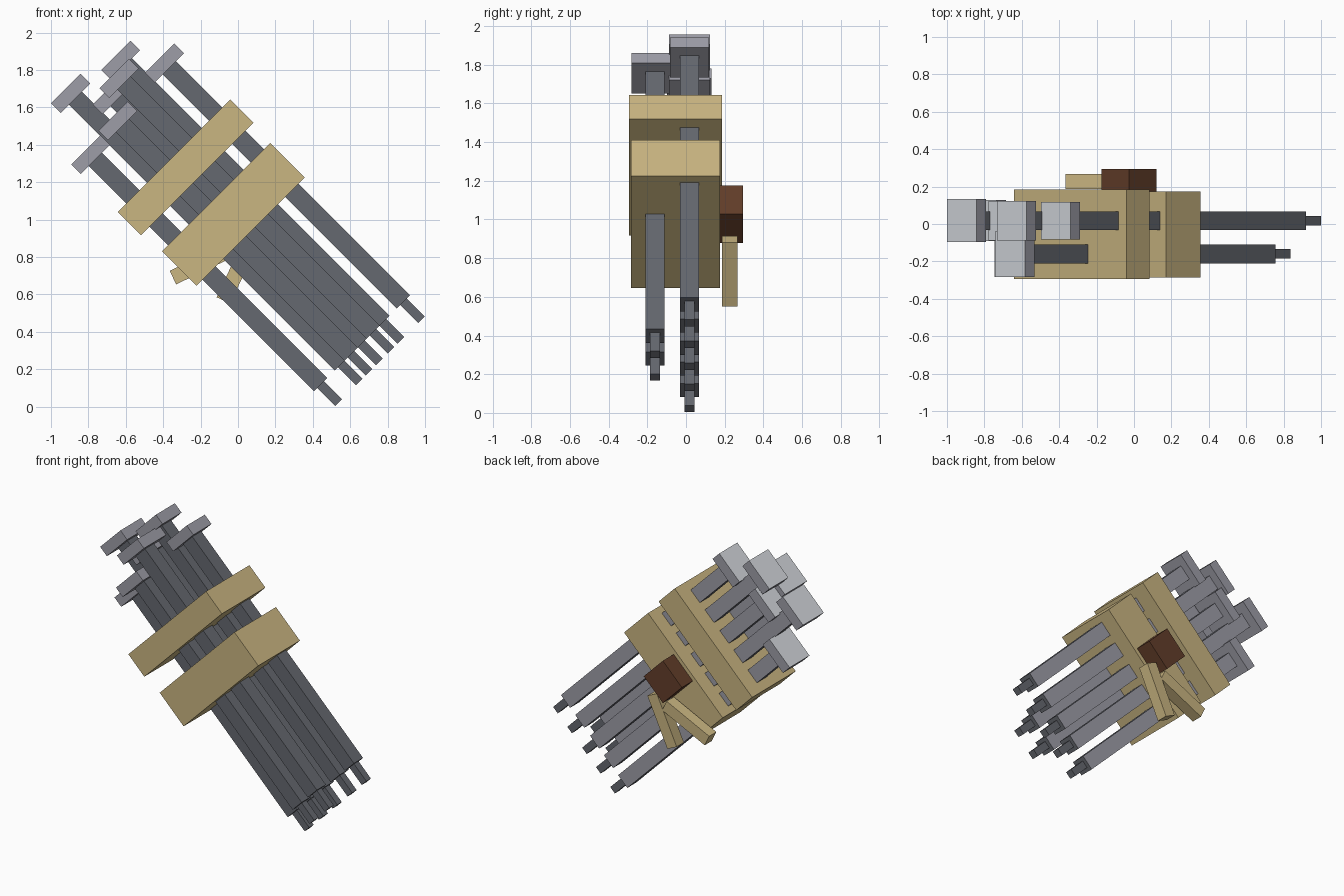
import bpy, math
from mathutils import Matrix, Vector

cube = bpy.data.objects.get("Cube")
if cube:
    bpy.data.objects.remove(cube, do_unlink=True)


def material(name, rgb):
    m = bpy.data.materials.new(name)
    m.use_nodes = True
    m.diffuse_color = (*rgb, 1)
    m.node_tree.nodes["Principled BSDF"].inputs["Base Color"].default_value = (*rgb, 1)
    return m


DARK = material("dark grey metal", (0.13, 0.138, 0.16))
PALE = material("pale grey metal", (0.34, 0.34, 0.39))
LIGHT = material("light grey metal", (0.665, 0.69, 0.73))
TAN = material("tan strap", (0.59, 0.465, 0.222))
BROWN = material("dark brown knot", (0.125, 0.048, 0.023))


def box(name, center, size, mat, tilt=45):
    """Box whose long local x axis is tilted down to the right by tilt degrees."""
    bpy.ops.mesh.primitive_cube_add(size=1)
    ob = bpy.context.object
    ob.name = name
    ob.data.transform(Matrix.Diagonal((*size, 1)))
    ob.location = center
    ob.rotation_euler = (0, math.radians(tilt), 0)
    ob.data.materials.append(mat)
    return ob


def paint_side(ob, direction, mat):
    """Give the face looking along a local direction its own colour."""
    ob.data.materials.append(mat)
    for p in ob.data.polygons:
        if p.normal.dot(Vector(direction)) > 0.9:
            p.material_index = 1


def on_axis(across, along, y):
    """Point from x + z (across the bundle) and x - z (along it)."""
    return Vector(((across + along) / 2, y, (across - along) / 2))


# Rods: position across bundle, head position along it, depth, head width
BACK, FRONT = 0.018, -0.16
rods = [
    (1.445, -2.23, BACK, 0.20),
    (1.225, -2.48, BACK, 0.21),
    (0.995, -2.34, BACK, 0.21),
    (0.78, -2.57, BACK, 0.23),
    (0.56, -2.135, BACK, 0.22),
    (1.12, -2.39, FRONT, 0.245),
    (0.885, -2.17, FRONT, 0.245),
]
SHAFT_END, TIP_END = 0.325, 0.517
R2 = math.sqrt(2)
for i, (across, head, y, width) in enumerate(rods, 1):
    shaft_len = (SHAFT_END - head) / R2
    shaft = box(f"rod_shaft_{i}", on_axis(across, (SHAFT_END + head) / 2, y),
                (shaft_len, 0.1, 0.1), DARK)
    paint_side(shaft, (0, 1, 0), PALE)
    tip_len = (TIP_END - SHAFT_END) / R2 + 0.02
    box(f"rod_tip_{i}", on_axis(across, TIP_END - tip_len * R2 / 2, y),
        (tip_len, 0.05, 0.05), DARK)
    rod_head = box(f"rod_head_{i}", on_axis(across, head, y), (0.073, width, 0.222), PALE)
    paint_side(rod_head, (-1, 0, 0), LIGHT)

# Straps holding the bundle
box("upper_strap", (-0.28, -0.055, 1.28), (0.175, 0.48, 0.85), TAN)
box("lower_strap", (-0.025, -0.055, 1.028), (0.262, 0.46, 0.818), TAN)

# Knot on the back with two hanging strap ends
box("knot", (-0.027, 0.23, 1.027), (0.209, 0.13, 0.209), BROWN)
for name, end, angle in (("right_strap_end", (-0.348, 0.69), 25.5),
                         ("left_strap_end", (-0.078, 0.568), 65)):
    a = math.radians(angle)
    length = 0.365
    box(name, (end[0] + math.cos(a) * length / 2, 0.226, end[1] + math.sin(a) * length / 2),
        (length, 0.08, 0.08), TAN, -angle)
